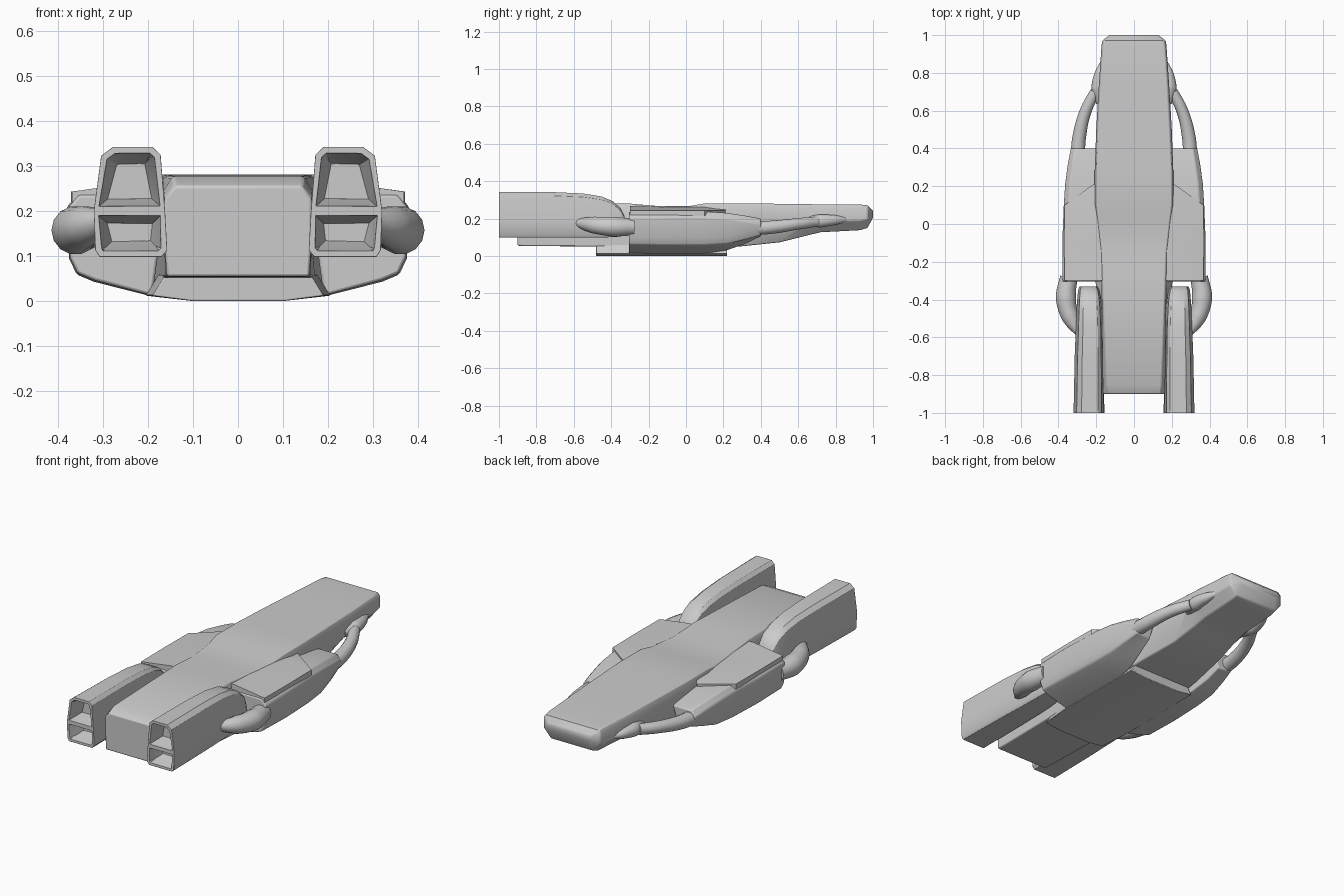
import bpy, bmesh, math
from mathutils import Vector

if "Cube" in bpy.data.objects:
    bpy.data.objects.remove(bpy.data.objects["Cube"])


def finish(ob, bevel=0.0, mirror=False, angle=35):
    bpy.ops.object.select_all(action='DESELECT')
    ob.select_set(True)
    bpy.context.view_layer.objects.active = ob
    bpy.ops.object.shade_smooth_by_angle(angle=math.radians(angle))
    if bevel:
        m = ob.modifiers.new("bevel", 'BEVEL')
        m.width, m.segments, m.limit_method = bevel, 2, 'ANGLE'
        m.angle_limit = math.radians(40)
    if mirror:
        ob.modifiers.new("mirror", 'MIRROR')
    return ob


def loft(name, rings, first_caps=None, nozzle=False, **kw):
    """Skin closed rings of 3D points; cap both ends."""
    bm = bmesh.new()
    vs = [[bm.verts.new(p) for p in r] for r in rings]
    n = len(vs[0])
    for a, b in zip(vs, vs[1:]):
        for i in range(n):
            j = (i + 1) % n
            bm.faces.new((a[i], a[j], b[j], b[i]))
    bm.faces.new(vs[-1])
    caps = [bm.faces.new([vs[0][i] for i in c]) for c in (first_caps or [range(n)])]
    bmesh.ops.recalc_face_normals(bm, faces=bm.faces)
    if nozzle:
        bmesh.ops.inset_individual(bm, faces=caps, thickness=0.015)
        bmesh.ops.inset_individual(bm, faces=caps, thickness=0.003, depth=-0.015)
        bmesh.ops.inset_individual(bm, faces=caps, thickness=0.022, depth=-0.07)
    me = bpy.data.meshes.new(name)
    bm.to_mesh(me)
    bm.free()
    ob = bpy.data.objects.new(name, me)
    bpy.context.collection.objects.link(ob)
    return finish(ob, **kw)


def sym(y, half):
    """Full ring from a right-hand half profile of (x, z)."""
    return [(x, y, z) for x, z in half] + [(-x, y, z) for x, z in reversed(half)]


def tube(name, pts, radii):
    """Tapered smooth tube through a few points, mirrored."""
    cu = bpy.data.curves.new(name, 'CURVE')
    cu.dimensions = '3D'
    cu.bevel_depth, cu.bevel_resolution, cu.use_fill_caps = 1.0, 5, True
    sp = cu.splines.new('BEZIER')
    sp.bezier_points.add(len(pts) - 1)
    sp.resolution_u = 8
    for bp, p, r in zip(sp.bezier_points, pts, radii):
        bp.co, bp.radius = Vector(p), r
        bp.handle_left_type = bp.handle_right_type = 'AUTO'
    ob = bpy.data.objects.new(name, cu)
    bpy.context.collection.objects.link(ob)
    bpy.ops.object.select_all(action='DESELECT')
    ob.select_set(True)
    bpy.context.view_layer.objects.active = ob
    bpy.ops.object.convert(target='MESH')
    return finish(bpy.context.object, mirror=True, angle=50)


# Fuselage: y, top half width, side half width, bottom half width, top z, bottom z
rings = []
for y, wt, wm, wb, zt, zb in [
        (-0.90, .140, .163, .158, .255, .055), (-0.85, .145, .165, .160, .277, .053),
        (-0.30, .165, .172, .170, .280, .050), (-0.15, .170, .190, .190, .267, .040),
        (0.02, .190, .200, .190, .267, .040), (0.10, .200, .210, .190, .281, .040),
        (0.28, .200, .208, .180, .281, .050), (0.50, .190, .200, .150, .279, .073),
        (0.64, .182, .192, .135, .277, .108), (0.72, .178, .187, .130, .276, .127),
        (0.93, .163, .173, .130, .275, .138), (0.97, .158, .169, .125, .272, .150),
        (1.00, .115, .130, .110, .243, .205)]:
    h = zt - zb
    rings.append(sym(y, [(wt, zt), (wm, zt - .14 * h), (wm, zb + .38 * h), (wb, zb)]))
loft("fuselage", rings, bevel=.006)

# Upper deck spreading over the side pods
loft("shoulder_deck", [
    sym(y, [(a, z), (w, .243), (w, .18)]) for y, a, w, z in
    [(-.30, .19, .368, .268), (-.1, .19, .370, .262), (.10, .20, .368, .262), (.21, .19, .215, .262)]])

# Belly plate
loft("belly_plate", [
    sym(y, [(w - .03, .06), (w, .012), (.1, 0)]) for y, w in [(-.48, .19), (-.3, .205), (.22, .2)]],
    bevel=.003)

# Side pods: y, inner x, outer x, top z, side bottom z, inner bottom z
rings = []
for y, xi, xo, zt, zb, zl in [
        (-.305, .16, .378, .236, .058, .012), (-.10, .16, .380, .238, .055, .010),
        (.10, .16, .372, .238, .055, .012), (.22, .17, .364, .230, .062, .030),
        (.32, .19, .350, .215, .085, .065), (.40, .20, .336, .200, .108, .105)]:
    rings.append([(x, y, z) for x, z in [
        (xi, zt), (xo - .025, zt), (xo, zt - .03), (xo - .005, zb + .04),
        (xo - .022, zb + .004), (xo - .06, zb - .012 * (y < .3)), (xi + .03, zl)]])
loft("side_pod", rings, bevel=.006, mirror=True)

# Engine nacelles with two stacked nozzles each
shape = [(.08, 0), (.92, 0), (.98, .06), (1, .42), (.90, .92), (.74, 1),
         (.20, 1), (.09, .93), (.03, .42), (0, .06)]
rings = []
for y, xi, xo, zt, zb in [
        (-1.0, .157, .320, .342, .098), (-.70, .160, .314, .341, .098),
        (-.55, .163, .308, .334, .098), (-.45, .168, .304, .318, .099),
        (-.39, .174, .300, .292, .101), (-.35, .182, .296, .255, .104),
        (-.33, .192, .288, .215, .112)]:
    rings.append([(xi + (xo - xi) * g, y, zb + (zt - zb) * f) for g, f in shape])
loft("engine_nacelle", rings, first_caps=[(0, 1, 2, 3, 8, 9), (3, 4, 5, 6, 7, 8)],
     nozzle=True, bevel=.004, mirror=True)

# Bulbous ducts joining pods to engines
tube("elbow_duct", [(.345, -.28, .155), (.360, -.39, .157), (.338, -.49, .165), (.285, -.58, .178)],
     [.046, .054, .046, .024])

# Slim pipes from pods to nose, with their mounting cheeks
tube("nose_pipe", [(.298, .36, .148), (.290, .46, .154), (.255, .60, .172), (.205, .70, .184)],
     [.038, .036, .031, .028])
tube("pipe_mount", [(.165, .86, .195), (.183, .79, .192), (.190, .72, .188), (.175, .64, .184)],
     [.012, .028, .036, .024])
